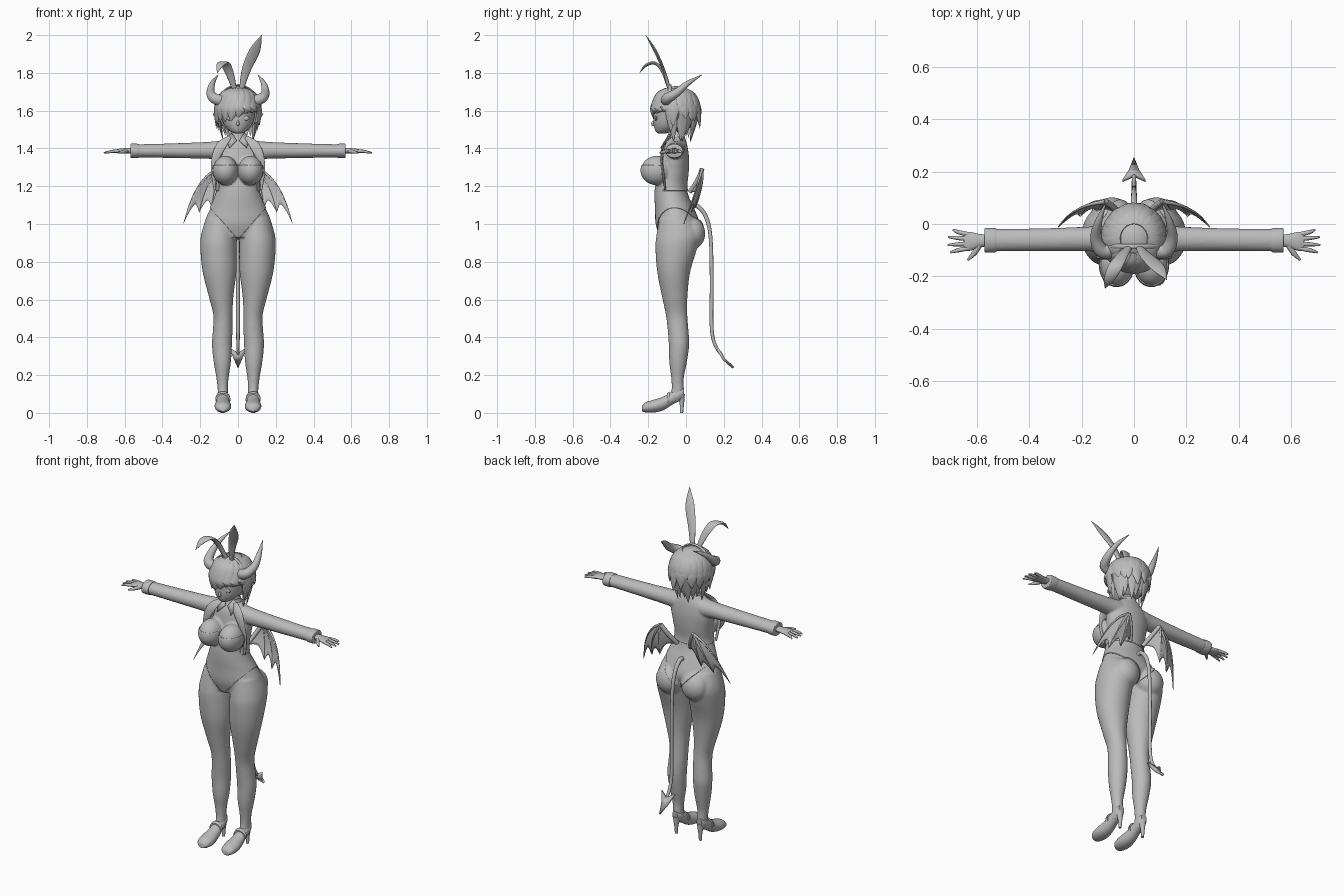
import bpy, bmesh, math, random
from mathutils import Vector, Matrix

if "Cube" in bpy.data.objects:
    bpy.data.objects.remove(bpy.data.objects["Cube"])
random.seed(4)
X, Y, Z = Vector((1, 0, 0)), Vector((0, 1, 0)), Vector((0, 0, 1))
LEVEL = {"z": (X, Y), "x": (Y, Z), "y": (X, Z)}
SIDES = (1, -1)

grey = bpy.data.materials.new("plain_grey")
grey.use_nodes = True
grey.diffuse_color = (.5, .5, .5, 1)
grey.node_tree.nodes["Principled BSDF"].inputs["Base Color"].default_value = grey.diffuse_color


def spline(pts, steps):
    padded = [pts[0], *pts, pts[-1]]
    out = []
    for i in range(len(pts) - 1):
        for k in range(steps):
            t = k / steps
            out.append([.5 * (2*q + (r-p)*t + (2*p-5*q+4*r-w)*t*t + (3*q-p-3*r+w)*t**3)
                        for p, q, r, w in zip(*padded[i:i + 4])])
    return out + [list(pts[-1])]


def sweep(bm, pts, frame, s=1, n=16, steps=4):
    """Elliptic tube through (x, y, z, width, depth); frame is a ring plane or the width axis."""
    path = spline(pts, steps)
    rings = []
    for i, p in enumerate(path):
        c, a, b = Vector(p[:3]), max(p[3], .0006), max(p[-1], .0006)
        if isinstance(frame, str):
            u, v = LEVEL[frame]
        else:
            t = (Vector(path[min(i + 1, len(path) - 1)][:3]) - Vector(path[max(i - 1, 0)][:3])).normalized()
            u = (frame - t * frame.dot(t)).normalized()
            v = t.cross(u)
        ring = []
        for k in range(n):
            w = math.tau * k / n
            co = c + u * a * math.cos(w) + v * b * math.sin(w)
            ring.append(bm.verts.new((co.x * s, co.y, co.z)))
        rings.append(ring)
    for r, q in zip(rings, rings[1:]):
        for k in range(n):
            bm.faces.new((r[k], r[(k + 1) % n], q[(k + 1) % n], q[k]))
    bm.faces.new(rings[0])
    bm.faces.new(rings[-1])


def ball(bm, loc, radii):
    bmesh.ops.create_uvsphere(bm, u_segments=32, v_segments=20, radius=1,
                              matrix=Matrix.LocRotScale(Vector(loc), None, Vector(radii)))


def finish(name, bm, mirror=False, thick=0):
    bmesh.ops.recalc_face_normals(bm, faces=bm.faces)
    me = bpy.data.meshes.new(name)
    bm.to_mesh(me)
    bm.free()
    me.shade_smooth()
    me.set_sharp_from_angle(angle=math.radians(50))
    me.materials.append(grey)
    ob = bpy.data.objects.new(name, me)
    bpy.context.collection.objects.link(ob)
    if mirror:
        ob.modifiers.new("mirror", "MIRROR")
    if thick:
        m = ob.modifiers.new("thickness", "SOLIDIFY")
        m.thickness, m.offset = thick, -1
    return ob


def part(name, pts, frame, mirror=False, **kw):
    bm = bmesh.new()
    sweep(bm, pts, frame, **kw)
    return finish(name, bm, mirror)


def plate(name, pts, thick, mirror=False):
    bm = bmesh.new()
    bm.faces.new([bm.verts.new(p) for p in pts])
    return finish(name, bm, mirror, thick)


# Body: torso, legs and arms blended into one skin
bm = bmesh.new()
torso = [(-.05, .93, .12, .085), (-.045, 1, .175, .112), (-.06, 1.08, .148, .1), (-.075, 1.14, .122, .088),
         (-.08, 1.2, .108, .08), (-.068, 1.28, .115, .075), (-.062, 1.35, .125, .07),
         (-.06, 1.41, .11, .06), (-.055, 1.45, .058, .043), (-.05, 1.48, .038, .035), (-.055, 1.53, .037, .035)]
leg = [(.09, -.05, 1.03, .08, .09), (.1, -.04, .95, .094, .115), (.103, -.05, .88, .097, .112),
       (.098, -.065, .75, .09, .088), (.09, -.06, .62, .066, .068), (.08, -.05, .52, .051, .057),
       (.081, -.042, .44, .052, .055), (.085, -.037, .36, .053, .054), (.083, -.042, .27, .046, .047),
       (.082, -.045, .18, .032, .033), (.08, -.045, .11, .027, .034), (.08, -.07, .06, .027, .04)]
arm = [(.08, -.055, 1.39, .045, .045), (.16, -.057, 1.39, .04, .037), (.35, -.06, 1.388, .036, .031),
       (.56, -.062, 1.387, .035, .026)]
sweep(bm, [(0, *p) for p in torso], "z", n=36)
for s in SIDES:
    sweep(bm, leg, "z", s, n=28)
    sweep(bm, arm, "x", s, n=24)
    ball(bm, (.085 * s, .03, .95), (.08, .072, .085))
    ball(bm, (.066 * s, -.155, 1.285), (.065, .083, .076))
body = finish("body", bm)
m = body.modifiers.new("blend", "REMESH")
m.mode, m.voxel_size, m.use_smooth_shade = "VOXEL", .007, True
m = body.modifiers.new("soften", "SMOOTH")
m.factor, m.iterations = .5, 6


# Clothes: copies of the skin trimmed by planes and pushed outward
def garment(name, planes, gap):
    deps = bpy.context.evaluated_depsgraph_get()
    me = bpy.data.meshes.new_from_object(body.evaluated_get(deps))
    bm = bmesh.new()
    bm.from_mesh(me)
    bpy.data.meshes.remove(me)
    for co, no in [((0, 0, 0), X)] + planes:
        bmesh.ops.bisect_plane(bm, geom=bm.verts[:] + bm.edges[:] + bm.faces[:], dist=1e-5,
                               plane_co=co, plane_no=no, clear_inner=True)
    bm.normal_update()
    for v in bm.verts:
        middle = abs(v.co.x) < 1e-4
        v.co += v.normal * gap
        if middle:
            v.co.x = 0
    finish(name, bm, True, gap * 1.6)


garment("bodysuit", [((0, 0, .92), (-.17, 0, .15)), ((0, 0, 1.31), -Z)], .004)
garment("jacket", [((0, 0, 1.175), Z), ((.09, -.115, 0), (.5, 1, 0)), ((0, 0, 1.455), -Z), ((.553, 0, 0), -X)], .008)
part("lapel", [(.045, -.09, 1.46, .012, .006), (.085, -.12, 1.42, .026, .006), (.115, -.13, 1.36, .022, .006),
               (.132, -.122, 1.28, .012, .006), (.122, -.11, 1.18, .006, .005)], X, True)
plate("collar", [(.006, -.104, 1.44), (.045, -.13, 1.4), (.06, -.08, 1.455), (.03, -.085, 1.478)], .008, True)
part("collar_band", [(0, -.05, 1.44, .06, .05), (0, -.05, 1.46, .05, .044), (0, -.05, 1.475, .046, .042)], "z", n=24)
part("cuff", [(.525, -.062, 1.387, .045, .036), (.535, -.062, 1.387, .047, .038), (.565, -.062, 1.387, .047, .038),
              (.57, -.062, 1.387, .043, .034)], "x", True, n=24)

# Hands
bm = bmesh.new()
sweep(bm, [(.54, -.062, 1.388, .02, .016), (.59, -.064, 1.388, .026, .014), (.625, -.066, 1.387, .036, .012),
           (.648, -.066, 1.385, .034, .009)], "x")
for root, tip, end in ((-.04, -.022, .69), (-.057, -.05, .708), (-.075, -.08, .71), (-.092, -.108, .7)):
    sweep(bm, [(.63, root, 1.386, .009), (.67, (root + tip) / 2, 1.384, .008), (end, tip, 1.376, .004)], Z, n=8)
sweep(bm, [(.59, -.08, 1.386, .012), (.61, -.112, 1.382, .01), (.635, -.138, 1.377, .004)], Z, n=8)
finish("hand", bm, True)

# Heeled shoes
part("shoe", [(.08, -.234, .022, .02, .014), (.08, -.215, .029, .038, .026), (.08, -.17, .036, .044, .034),
              (.08, -.12, .05, .037, .036), (.08, -.07, .08, .031, .035), (.08, -.03, .1, .028, .035),
              (.08, -.01, .11, .018, .025)], "y", True, n=24)
part("shoe_heel", [(.08, -.028, .1, .024, .022), (.08, -.022, .05, .012, .012), (.08, -.024, 0, .009, .009)], "z", True)
part("shoe_strap", [(.08, -.1, .07, .04, .034), (.08, -.088, .078, .039, .036)], "y", True, n=24)

# Head and face
part("head", [(0, -.13, 1.478, .012, .015), (0, -.115, 1.49, .04, .045), (0, -.09, 1.52, .07, .08),
              (0, -.075, 1.56, .086, .098), (0, -.065, 1.61, .094, .104), (0, -.06, 1.67, .08, .09),
              (0, -.06, 1.72, .03, .04)], "z", n=36)
bm = bmesh.new()
ball(bm, (.04, -.159, 1.56), (.02, .007, .013))
finish("eye", bm, True)
part("eyebrow", [(.02, -.168, 1.583, .002), (.04, -.165, 1.59, .003), (.06, -.15, 1.585, .001)], Z, True, n=8)
part("nose", [(0, -.166, 1.55, .003), (0, -.178, 1.53, .008), (0, -.165, 1.522, .004)], X, n=10)
part("mouth", [(-.018, -.155, 1.505, .001), (0, -.163, 1.504, .003), (.018, -.155, 1.505, .001)], Z, n=8)
part("pointed_ear", [(.08, -.06, 1.56, .02, .008), (.105, -.05, 1.565, .016, .006), (.135, -.035, 1.585, .001, .001)],
     Z, True)

# Hair: cap with an open face, then tapered locks
bm = bmesh.new()
ball(bm, (0, -.055, 1.605), (.108, .117, .125))
bmesh.ops.bisect_plane(bm, geom=bm.verts[:] + bm.edges[:] + bm.faces[:], plane_co=(0, -.14, 1.65),
                       plane_no=(0, .19, .11), clear_inner=True)
finish("hair_cap", bm, thick=.01)


def lock(bm, turn, low, flare, lean=0, width=.032):
    pts = []
    for z, k, w, f in ((1.715, .45, .4, 0), (1.685, .8, .8, .3), (1.62, 1.01, 1, .7),
                       ((1.62 + low) / 2, (1.04 + flare) / 2, .75, .9), (low, flare, .03, 1.1)):
        a = math.radians(turn + lean * f)
        pts.append((.112 * k * math.cos(a), -.055 + .12 * k * math.sin(a), z, width * w, .012 * w))
    a = math.radians(turn + lean / 2)
    sweep(bm, pts, Vector((-math.sin(a), math.cos(a), 0)), n=10)


bm = bmesh.new()
for i in range(9):
    lock(bm, -168 + 19 * i, 1.53 + .007 * i + random.uniform(-.015, .015), 1.0, -16)
finish("hair_fringe", bm)
bm = bmesh.new()
for turn in (-175, -5):
    lock(bm, turn, 1.49, .92, -8)
for i in range(12):
    lock(bm, -8 + 17.8 * i, 1.44 + random.uniform(-.01, .03), .72, random.uniform(-8, 8))
    lock(bm, 2 + 16 * i, 1.52 + random.uniform(-.02, .05), random.uniform(1, 1.12), random.uniform(-10, 10))
finish("hair_back", bm)

# Horns, rabbit ears and headband
part("horn", [(.08, -.1, 1.65, .03), (.125, -.1, 1.665, .028), (.145, -.05, 1.695, .022), (.135, .01, 1.745, .014),
              (.105, .085, 1.79, .001)], Vector((0, -.6, 1)), True)
part("left_rabbit_ear", [(.02, -.09, 1.72, .013, .01), (.045, -.12, 1.82, .024, .008), (.09, -.165, 1.92, .028, .008),
                         (.125, -.213, 2, .001, .001)], X)
part("right_rabbit_ear", [(-.02, -.09, 1.72, .013, .01), (-.045, -.12, 1.8, .022, .008), (-.07, -.16, 1.85, .026, .008),
                          (-.095, -.21, 1.842, .02, .008), (-.11, -.245, 1.8, .001, .001)], X)
band = [math.radians(10 + 20 * i) for i in range(9)]
part("headband", [(.112 * math.cos(a), -.085, 1.61 + .125 * math.sin(a), .009, .005) for a in band], Y, n=8)

# Bat wings: finger bones from the wrist with scalloped skin between
wrist = Vector((.11, .085, 1.29))
fingers = [((.215, .055, 1.19), (.29, -.01, 1)), ((.17, .075, 1.18), (.205, .03, 1.06)),
           ((.125, .08, 1.19), (.14, .05, 1.09)), ((.075, .06, 1.23), (.045, .02, 1.17))]


def along(f, t):
    mid, tip = map(Vector, f)
    return wrist * (1 - t) * (1 - 2 * t) + mid * 4 * t * (1 - t) + tip * t * (2 * t - 1)


bm = bmesh.new()
for f, g in zip(fingers, fingers[1:]):
    grid = [[bm.verts.new(along(f, t).lerp(along(g, t), j / 8)) for j in range(9)
             for t in [(.03 + .97 * i / 8) * (1 - .22 * math.sin(math.pi * j / 8))]] for i in range(9)]
    for r, q in zip(grid, grid[1:]):
        for j in range(8):
            bm.faces.new((r[j], r[j + 1], q[j + 1], q[j]))
finish("wing_skin", bm, True, .004)
bm = bmesh.new()
for f in fingers:
    width = .012 if f == fingers[-1] else .008
    sweep(bm, [(*along(f, t), width * (1.05 - t * (width < .01))) for t in (0, .25, .5, .75, 1)], Y, n=8)
finish("wing_bones", bm, True)

# Tail with an arrow tip
part("tail", [(0, .03, 1.09, .013), (0, .06, 1.095, .012), (0, .105, 1.04, .011), (0, .13, .93, .01), (0, .136, .7, .01),
              (0, .135, .47, .01), (0, .15, .37, .009), (0, .185, .31, .008)], X, n=12)
plate("tail_tip", [(0, .245, .235), (.02, .195, .28), (.043, .16, .335), (0, .18, .31), (-.043, .16, .335),
                   (-.02, .195, .28)], .014)
